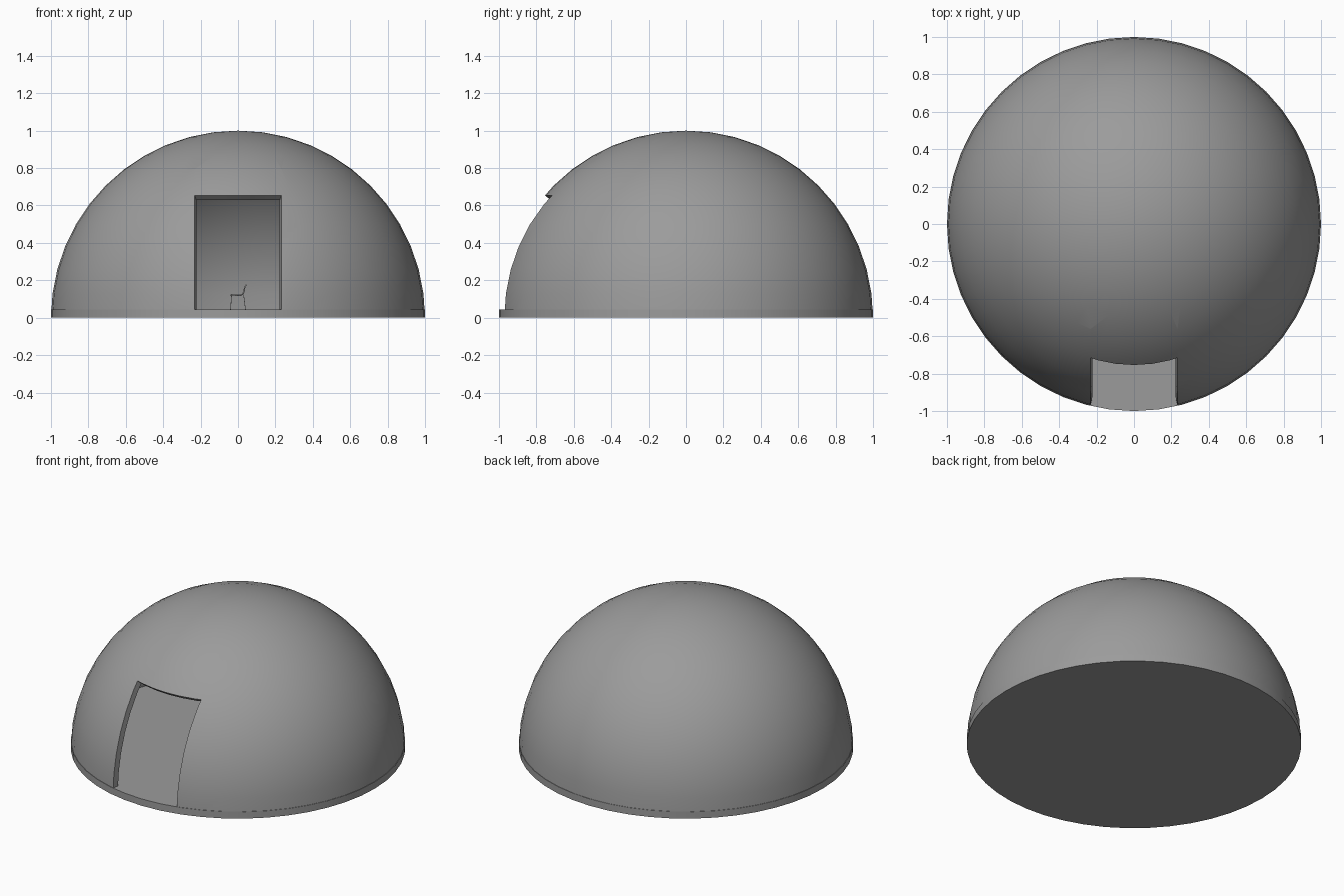
import bpy, bmesh, math
from mathutils import Vector

if "Cube" in bpy.data.objects:
    bpy.data.objects.remove(bpy.data.objects["Cube"])

SEG, FLOOR, WALL = 48, 0.045, 0.962
DOOR_X, DOOR_TOP = 0.232, 0.654

grey = bpy.data.materials.new("dark_grey")
grey.diffuse_color = (0.33, 0.33, 0.33, 1)
grey.use_nodes = True
grey.node_tree.nodes["Principled BSDF"].inputs["Base Color"].default_value = grey.diffuse_color


def finish(bm, name, angle=35):
    bmesh.ops.recalc_face_normals(bm, faces=bm.faces[:])
    me = bpy.data.meshes.new(name)
    bm.to_mesh(me)
    bm.free()
    me.materials.append(grey)
    ob = bpy.data.objects.new(name, me)
    bpy.context.collection.objects.link(ob)
    bpy.ops.object.select_all(action='DESELECT')
    ob.select_set(True)
    bpy.context.view_layer.objects.active = ob
    bpy.ops.object.shade_smooth_by_angle(angle=math.radians(angle))
    return ob


def cut(bm, faces, co, no, clear=False):
    geom = set(faces)
    for f in faces:
        geom.update(f.verts, f.edges)
    bmesh.ops.bisect_plane(bm, geom=list(geom), dist=1e-5, plane_co=co,
                           plane_no=no, clear_inner=clear)


def near_door(f):
    c = f.calc_center_median()
    return abs(c.x) < 0.4 and c.y < -0.4


def in_door(f):
    c = f.calc_center_median()
    return abs(c.x) < DOOR_X and c.y < 0 and FLOOR < c.z < DOOR_TOP


# Dome shell: half sphere, door outline sliced out, thickened towards the centre
bm = bmesh.new()
bmesh.ops.create_uvsphere(bm, u_segments=SEG, v_segments=SEG // 2, radius=1)
cut(bm, bm.faces[:], (0, 0, 0), (0, 0, 1), clear=True)
for co, no in (((-DOOR_X, 0, 0), (1, 0, 0)), ((DOOR_X, 0, 0), (1, 0, 0)),
               ((0, 0, FLOOR), (0, 0, 1)), ((0, 0, DOOR_TOP), (0, 0, 1))):
    cut(bm, [f for f in bm.faces if near_door(f)], co, no)
bmesh.ops.delete(bm, geom=[f for f in bm.faces if in_door(f)], context='FACES')
ext = bmesh.ops.extrude_face_region(bm, geom=bm.faces[:], use_keep_orig=True)
for v in [g for g in ext['geom'] if isinstance(g, bmesh.types.BMVert)]:
    v.co *= WALL
finish(bm, "dome_shell")

# Round floor slab
bm = bmesh.new()
bmesh.ops.create_cone(bm, cap_ends=True, segments=SEG, radius1=1, radius2=1, depth=FLOOR)
bmesh.ops.translate(bm, verts=bm.verts[:], vec=(0, 0, FLOOR / 2))
finish(bm, "floor_slab")

# Chair shell: bent side profile (x, z) swept across its width
profile = [(-0.040, 0.119), (-0.034, 0.123), (-0.010, 0.120), (0.012, 0.120),
           (0.025, 0.125), (0.031, 0.138), (0.035, 0.158), (0.044, 0.177)]
bm = bmesh.new()
rows = [[bm.verts.new((x, y, z)) for x, z in profile] for y in (-0.036, 0.036)]
for i in range(len(profile) - 1):
    bm.faces.new((rows[0][i], rows[0][i + 1], rows[1][i + 1], rows[1][i]))
chair = finish(bm, "chair_seat_and_back", 50)
mod = chair.modifiers.new("thickness", 'SOLIDIFY')
mod.thickness, mod.offset = 0.007, 0

# Four splayed chair legs
for side in (-1, 1):
    for name, x0, x1 in (("front", -0.034, -0.040), ("back", 0.030, 0.040)):
        a = Vector((x0, side * 0.028, 0.122))
        b = Vector((x1, side * 0.034, FLOOR))
        bm = bmesh.new()
        bmesh.ops.create_cone(bm, cap_ends=True, segments=8, radius1=0.0015,
                              radius2=0.0015, depth=(a - b).length)
        bmesh.ops.rotate(bm, verts=bm.verts[:],
                         matrix=(a - b).to_track_quat('Z', 'Y').to_matrix())
        bmesh.ops.translate(bm, verts=bm.verts[:], vec=(a + b) / 2)
        finish(bm, f"chair_{name}_leg", 50)
